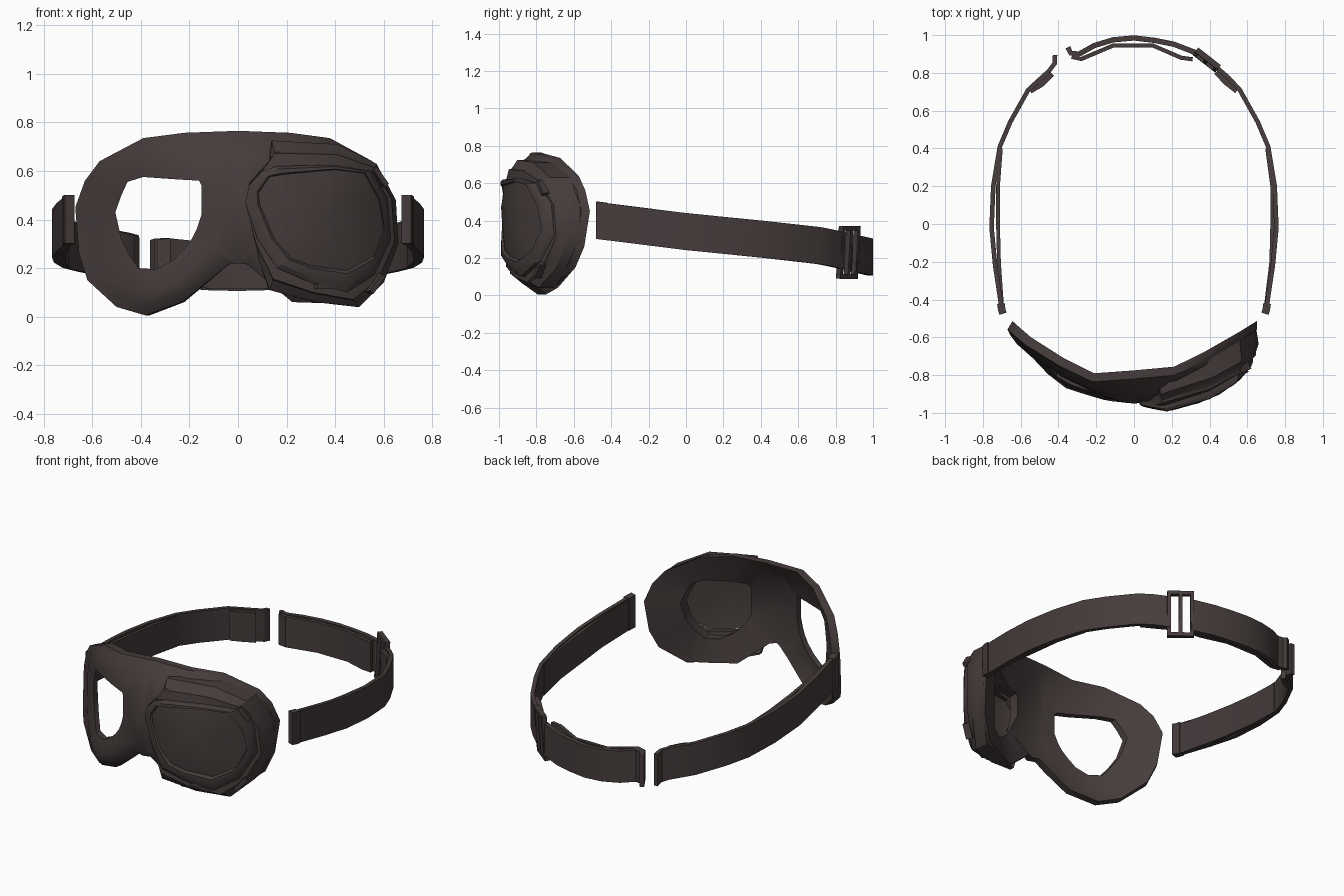
import bpy, bmesh, math
from mathutils import Vector, Matrix

if "Cube" in bpy.data.objects:
    bpy.data.objects.remove(bpy.data.objects["Cube"])

leather = bpy.data.materials.new("dark_brown_leather")
leather.diffuse_color = (0.060, 0.045, 0.044, 1)
leather.use_nodes = True
leather.node_tree.nodes["Principled BSDF"].inputs["Base Color"].default_value = leather.diffuse_color


def finish(bm, name, angle=35):
    bmesh.ops.remove_doubles(bm, verts=bm.verts, dist=0.0005)
    bmesh.ops.recalc_face_normals(bm, faces=bm.faces)
    me = bpy.data.meshes.new(name)
    bm.to_mesh(me)
    bm.free()
    me.materials.append(leather)
    ob = bpy.data.objects.new(name, me)
    bpy.context.collection.objects.link(ob)
    bpy.ops.object.select_all(action='DESELECT')
    ob.select_set(True)
    bpy.context.view_layer.objects.active = ob
    bpy.ops.object.shade_smooth_by_angle(angle=math.radians(angle))
    return ob


def interp(table, x):
    for (x0, y0), (x1, y1) in zip(table, table[1:]):
        if x <= x1 or (x1, y1) == table[-1]:
            return y0 + (y1 - y0) * (x - x0) / (x1 - x0)


def clamp(t):
    return max(0, min(1, t))


def mix(a, b, t):
    return [(p[0] + (q[0] - p[0]) * t, p[1] + (q[1] - p[1]) * t) for p, q in zip(a, b)]


def bridge(bm, rings, closed=False, skip=lambda f: False):
    """Skin consecutive rings of 3D points with quads."""
    vs = [[bm.verts.new(p) for p in r] for r in rings]
    pairs = list(zip(vs, vs[1:])) + ([(vs[-1], vs[0])] if closed else [])
    for a, b in pairs:
        n = len(a)
        for i in range(n):
            quad = (a[i], a[(i + 1) % n], b[(i + 1) % n], b[i])
            if not skip(quad):
                bm.faces.new(quad)
    return vs


# ---- mask: padded shell around two eye openings
OUTER = [(0, .765), (.22, .757), (.39, .735), (.57, .64), (.63, .56), (.67, .45),
         (.655, .26), (.62, .15), (.50, .04), (.38, .005), (.23, .06), (.10, .165),
         (.04, .215), (0, .22), (0, .45), (0, .69)]
HOLE = [(.16, .56), (.25, .565), (.39, .575), (.455, .555), (.48, .50), (.505, .43),
        (.48, .32), (.45, .26), (.41, .20), (.34, .195), (.27, .23), (.22, .28),
        (.19, .32), (.17, .36), (.15, .42), (.15, .54)]
BACK = [(0, -.775), (.2, -.765), (.46, -.64), (.66, -.52)]
FRONT = [(0, -.95), (.15, -.935), (.28, -.88), (.4, -.82), (.55, -.68), (.66, -.58)]


def low(z):
    return .07 * clamp((.35 - z) / .3)


def rim_y(x, z):
    if x < .001 and z < .7:
        return interp([(.22, -.895), (.45, -.905), (.69, -.85)], z)
    nose = .08 * max(0, 1 - x / .25) if z < .4 else 0
    return interp(BACK, x) - nose - low(z)


def left_rim_y(x, z):
    return rim_y(x, z) - (.035 * clamp((z - .5) / .2) if x > .001 else 0)


def pad_y(x, z):
    return interp(FRONT, x) + .4 * max(0, z - .6) - .5 * low(z) * clamp((x - .2) / .1)


def mask():
    bm = bmesh.new()
    for side in (-1, 1):
        right = side > 0
        k = .97 if right else -1
        rim = rim_y if right else left_rim_y
        outer = [(x, .055 if right and z < .055 else z) for x, z in OUTER]

        def ring(pts, fn, off, s=1):
            return [(k * s * x, fn(x, z) + off, z) for x, z in pts]
        mid, near = mix(outer, HOLE, .5), mix(outer, HOLE, .2)
        rings = [ring(outer, rim, 0, 1 if right else .96), ring(outer, rim, -.045),
                 [(k * x, (rim(*o) - .045) * .4 + pad_y(x, z) * .6, z)
                  for (x, z), o in zip(near, outer)],
                 ring(mid, pad_y, 0), ring(HOLE, pad_y, .02)]
        if right:   # nearly flat back behind the lens
            rings += [[(k * x, max(pad_y(x, z) + .05, rim_y(x, z) - .05 * clamp(2 - 4 * x) - .03), z)
                       for x, z in HOLE]]
        else:
            rings += [ring(HOLE, pad_y, .06), ring(mid, pad_y, .06)]
        bridge(bm, rings, True, lambda q: all(abs(v.co.x) < .001 for v in q))
    return finish(bm, "mask", 40)


mask()

# ---- eyepiece: stepped flange, rim and lens on one side
FLANGE = [(.14, .725), (.41, .71), (.57, .63), (.65, .48), (.66, .30), (.60, .14),
          (.50, .04), (.32, .06), (.13, .11), (.07, .28), (.03, .46), (.05, .56), (.13, .64)]
RIM = [(.16, .62), (.40, .625), (.55, .60), (.615, .49), (.63, .32), (.56, .17),
       (.45, .10), (.30, .14), (.16, .20), (.08, .32), (.03, .47), (.045, .54), (.10, .60)]
LENS = [(.18, .585), (.40, .605), (.52, .59), (.58, .48), (.60, .36), (.56, .25),
        (.45, .19), (.30, .21), (.22, .24), (.15, .32), (.09, .46), (.085, .51), (.13, .575)]
FACE = [(.03, -.965), (.17, -.995), (.25, -.978), (.43, -.92), (.55, -.84), (.61, -.77),
        (.66, -.72)]


def eye_ring(pts, off):
    return [(x, interp(FACE, x) + off * min(1, .35 + 2.2 * x) + .3 * max(0, z - .62), z)
            for x, z in pts]


# the flange's rear edge runs back to the mask
rear = [(x * .98, max(y, rim_y(x, z) - .02) if x > .2 else y, z)
        for x, y, z in eye_ring(FLANGE, .13)]
bm = bmesh.new()
bridge(bm, [rear, eye_ring(FLANGE, .085), eye_ring(mix(FLANGE, RIM, .45), .06),
            eye_ring(mix(FLANGE, RIM, .5), .04), eye_ring(RIM, .045)])
finish(bm, "eyepiece_flange", 30)

bm = bmesh.new()
bridge(bm, [eye_ring(RIM, .06), eye_ring(RIM, .02), eye_ring(mix(RIM, LENS, .35), .004),
            eye_ring(mix(RIM, LENS, .85), .002), eye_ring(LENS, .02), eye_ring(LENS, .06)])
finish(bm, "lens_rim", 30)

bm = bmesh.new()
edge, inner = bridge(bm, [eye_ring(LENS, .018),
                          eye_ring(mix(LENS, [(.34, .41)] * 13, .35), .008)])
hub = bm.verts.new((.34, -.95, .41))
for i in range(13):
    bm.faces.new((inner[i], inner[(i + 1) % 13], hub))
finish(bm, "lens", 30)


def box(bm, center, size, rot):
    m = Matrix.Translation(center) @ rot.to_4x4() @ Matrix.Diagonal((*size, 1))
    bmesh.ops.create_cube(bm, size=1, matrix=m)


# ---- small clips on the rim
bm = bmesh.new()
for x, z, tilt in ((.36, .125, 0), (.565, .135, -.9), (.58, .575, .9)):
    box(bm, (x, interp(FACE, x) + .04, z), (.09, .04, .022),
        Matrix.Rotation(.5, 3, 'Z') @ Matrix.Rotation(tilt, 3, 'Y'))
finish(bm, "rim_clips")

# ---- straps
BOTTOM = [(-.48, .302), (0, .242), (.42, .20), (.73, .165), (.98, .107)]


def strap(name, path, thick=.024, height=.198):
    """Flat band swept along a plan path, sloping down toward the back."""
    bm = bmesh.new()
    pts = [Vector(p) for p in path]
    rings = []
    for i, p in enumerate(pts):
        t = (pts[min(i + 1, len(pts) - 1)] - pts[max(i - 1, 0)]).normalized()
        n = Vector((-t.y, t.x)) * thick / 2
        z = interp(BOTTOM, p.y)
        rings.append([(p.x + s * n.x, p.y + s * n.y, z + h)
                      for s, h in ((-1, 0), (1, 0), (1, height), (-1, height))])
    vs = bridge(bm, rings)
    bm.faces.new(vs[0])
    bm.faces.new(vs[-1])
    return finish(bm, name, 30)


SIDE = [(.70, -.46), (.708, -.40), (.735, -.22), (.754, -.02), (.745, .20),
        (.71, .41), (.655, .54), (.56, .71)]
strap("right_strap", SIDE + [(.50, .775), (.432, .833)])
strap("left_strap", [(-x, y) for x, y in SIDE] + [(-.45, .81), (-.42, .85), (-.418, .895)])
strap("back_strap", [(-.35, .935), (-.335, .905), (-.29, .90), (-.21, .945), (-.11, .975),
                     (0, .985), (.11, .972), (.21, .952), (.28, .925), (.338, .903)], .028)

# folded-over strap ends
strap("back_strap_fold", [(-.33, .885), (-.28, .873), (-.11, .945), (.10, .945), (.25, .88),
                          (.31, .872)], .022, .19)
strap("right_back_fold", [(.545, .705), (.49, .748), (.435, .805)], .03, .185)
strap("left_back_fold", [(-.55, .705), (-.49, .74), (-.435, .795)], .03, .185)
for name, s, x in (("left", -1, .72), ("right", 1, .732)):
    strap(name + "_front_fold", [(s * .693, -.475), (s * .70, -.455), (s * .705, -.42)], .04, .2)
    strap(name + "_inner_layer", [(s * .70, -.42), (s * (x - .005), -.2), (s * x, 0),
                                  (s * x, .2), (s * .705, .40)], .02, .19)

# ---- slide buckle: open frame with a middle bar
bm = bmesh.new()
rot = Matrix.Rotation(math.radians(-38), 3, 'Z') @ Matrix.Rotation(math.radians(-4), 3, 'X')
mid = Vector((.385, .868, .23))
for u in (-.065, 0, .065):
    box(bm, mid + rot @ Vector((u, 0, 0)), (.022, .03, .27), rot)
for w in (-.13, .13):
    box(bm, mid + rot @ Vector((0, 0, w)), (.152, .03, .022), rot)
finish(bm, "buckle")
